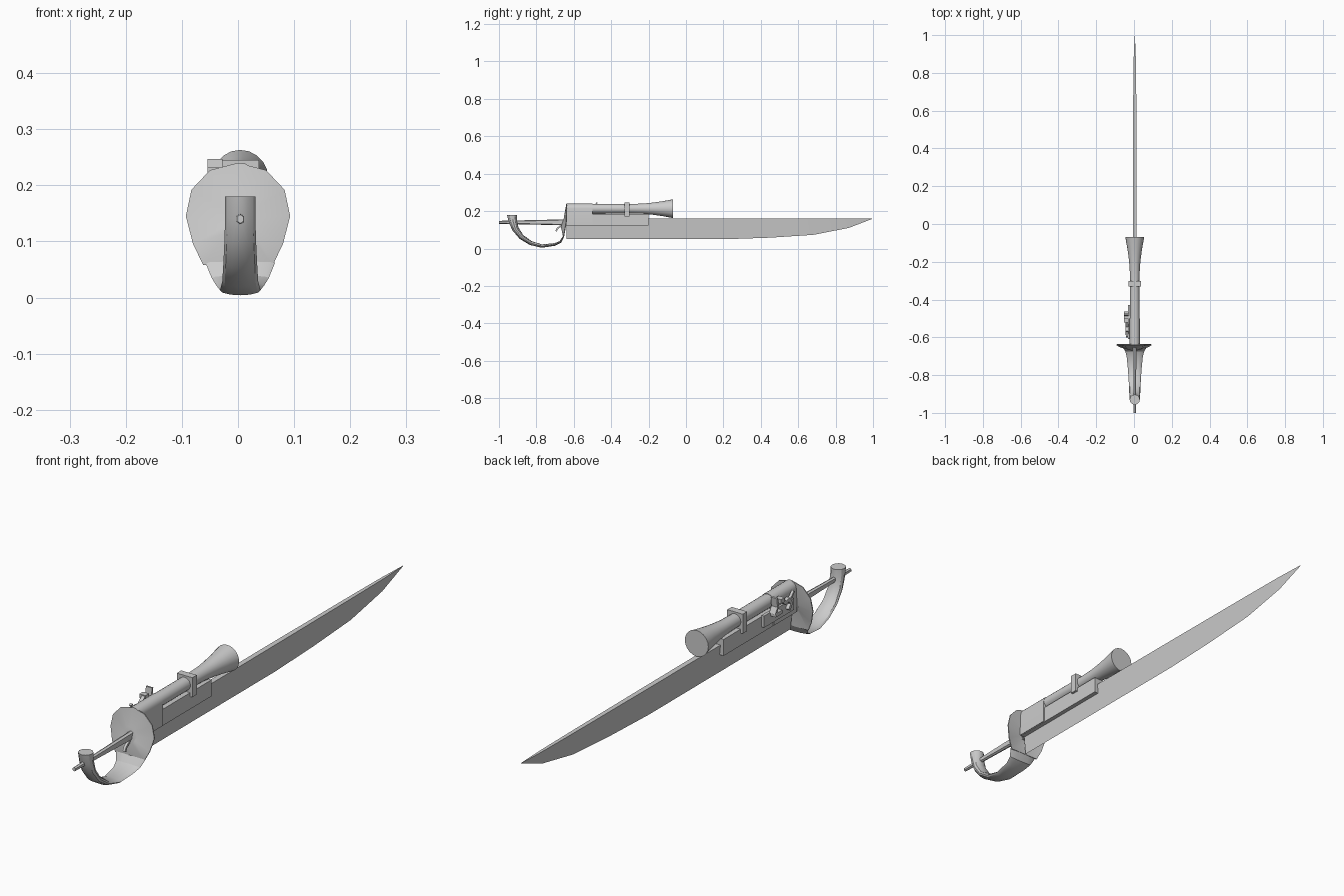
import bpy
import bmesh
import math
from mathutils import Vector

cube = bpy.data.objects.get("Cube")
if cube:
    bpy.data.objects.remove(cube, do_unlink=True)

CX = 0.004  # centre line of the weapon

steel = bpy.data.materials.new("plain_grey")
steel.use_nodes = True
GREY = (0.6, 0.6, 0.6, 1)
steel.diffuse_color = GREY
steel.node_tree.nodes["Principled BSDF"].inputs["Base Color"].default_value = GREY


def loft(name, rings, angle=30):
    """Skin a list of equal rings of points and cap both ends."""
    bm = bmesh.new()
    loops = [[bm.verts.new(p) for p in ring] for ring in rings]
    n = len(loops[0])
    for a, b in zip(loops, loops[1:]):
        for i in range(n):
            j = (i + 1) % n
            bm.faces.new((a[i], a[j], b[j], b[i]))
    bm.faces.new(loops[0][::-1])
    bm.faces.new(loops[-1])
    bmesh.ops.remove_doubles(bm, verts=bm.verts, dist=0.0001)
    bmesh.ops.recalc_face_normals(bm, faces=bm.faces)
    mesh = bpy.data.meshes.new(name)
    bm.to_mesh(mesh)
    bm.free()
    mesh.materials.append(steel)
    obj = bpy.data.objects.new(name, mesh)
    bpy.context.collection.objects.link(obj)
    bpy.ops.object.select_all(action="DESELECT")
    obj.select_set(True)
    bpy.context.view_layer.objects.active = obj
    bpy.ops.object.shade_smooth_by_angle(angle=math.radians(angle))
    return obj


def box(name, x, y, z):
    rings = [[(x[0], v, z[0]), (x[1], v, z[0]), (x[1], v, z[1]), (x[0], v, z[1])] for v in y]
    return loft(name, rings)


def circle(n):
    return [(math.cos(2 * math.pi * i / n), math.sin(2 * math.pi * i / n)) for i in range(n)]


def ribbon(name, path, x, width):
    """Flat bar that follows a path in the side plane."""
    pts = [Vector(p) for p in path]
    rings = []
    for i, p in enumerate(pts):
        t = (pts[min(i + 1, len(pts) - 1)] - pts[max(i - 1, 0)]).normalized()
        n = Vector((-t.y, t.x)) * width / 2
        a, b = p + n, p - n
        rings.append([(x[0], *a), (x[1], *a), (x[1], *b), (x[0], *b)])
    return loft(name, rings)


# Blade: wedge section, curved cutting edge, tapering to the point
blade = [(-0.64, 0.05, 0.011), (0.22, 0.05, 0.010), (0.45, 0.058, 0.009),
         (0.68, 0.073, 0.008), (0.87, 0.11, 0.006), (0.995, 0.158, 0.001)]
loft("blade", [[(CX - w, y, 0.16), (CX + w, y, 0.16), (CX, y, z)] for y, z, w in blade])

# Flared barrel
barrel = [(-0.64, 0.026), (-0.30, 0.025), (-0.23, 0.027), (-0.18, 0.032),
          (-0.13, 0.039), (-0.07, 0.05)]
loft("barrel", [[(CX + r * c, y, 0.213 + r * s) for c, s in circle(20)] for y, r in barrel])

# Stock and the arched breech block behind the barrel
box("stock", (CX - 0.024, CX + 0.024), (-0.64, -0.2), (0.122, 0.185))
arch = [(CX + 0.027 * math.cos(a), 0.213 + 0.027 * math.sin(a))
        for a in [math.pi * i / 10 for i in range(11)]]
arch += [(CX - 0.027, 0.124), (CX + 0.027, 0.124)]
loft("breech_block", [[(x, y, z) for x, z in arch] for y in (-0.64, -0.5)])
box("barrel_band", (CX - 0.033, CX + 0.033), (-0.33, -0.303), (0.17, 0.245))

# Hand shield: shallow dished plate
half = [(0.0, 0.24), (0.05, 0.227), (0.083, 0.192), (0.093, 0.145), (0.08, 0.095), (0.062, 0.058)]
outline = half + [(-x, z) for x, z in half[:0:-1]]


def shield_ring(scale, shift):
    return [(x * scale, -0.64 + shift - 0.018 * max(0, 0.15 - z) / 0.1,
             0.14 + (z - 0.14) * scale) for x, z in outline]


loft("hand_shield", [shield_ring(0.3, -0.012), shield_ring(1, 0),
                     shield_ring(1, 0.004), shield_ring(0.3, 0)])

# Knuckle bow: y, z, half width, half thickness
bow = [(-0.656, 0.062, 0.062, 0.004), (-0.672, 0.035, 0.051, 0.006), (-0.70, 0.022, 0.043, 0.007),
       (-0.77, 0.013, 0.036, 0.009), (-0.83, 0.029, 0.032, 0.011), (-0.88, 0.062, 0.030, 0.014),
       (-0.912, 0.105, 0.028, 0.018), (-0.925, 0.145, 0.027, 0.023), (-0.93, 0.18, 0.027, 0.027)]
rings = []
for i, (y, z, w, t) in enumerate(bow):
    before, after = bow[max(i - 1, 0)], bow[min(i + 1, len(bow) - 1)]
    d = Vector((after[0] - before[0], after[1] - before[1])).normalized()
    if i == len(bow) - 1:
        d = Vector((0, 1))
    rings.append([(CX + w * c, y - d.y * t * s, z + d.x * t * s) for c, s in circle(12)])
loft("knuckle_bow", rings)

# Handle rod running through the bow
rod = [(-1.0, 0.132, 0.148, 0.006), (-0.64, 0.124, 0.156, 0.009)]
loft("handle_rod", [[(CX - w, y, a + 0.004), (CX, y, a), (CX + w, y, a + 0.004),
                     (CX + w, y, b - 0.004), (CX, y, b), (CX - w, y, b - 0.004)]
                    for y, a, b, w in rod])

# Trigger hook
ribbon("trigger", [(-0.65, 0.125), (-0.672, 0.119), (-0.688, 0.107), (-0.695, 0.092)],
       (CX - 0.005, CX + 0.005), 0.009)

# Firing lock on the right side
box("lock_plate", (-0.031, -0.02), (-0.61, -0.43), (0.145, 0.19))
ribbon("hammer", [(-0.565, 0.165), (-0.58, 0.185), (-0.565, 0.205), (-0.545, 0.2),
                  (-0.53, 0.212), (-0.515, 0.225)], (-0.044, -0.03), 0.014)
ribbon("hammer_spur", [(-0.57, 0.2), (-0.585, 0.21), (-0.598, 0.225)], (-0.042, -0.032), 0.008)
box("hammer_jaw", (-0.054, -0.028), (-0.522, -0.5), (0.216, 0.232))
box("priming_pan", (-0.054, -0.028), (-0.508, -0.468), (0.176, 0.19))
ribbon("strike_plate", [(-0.468, 0.186), (-0.482, 0.21), (-0.478, 0.246)], (-0.054, -0.028), 0.008)
